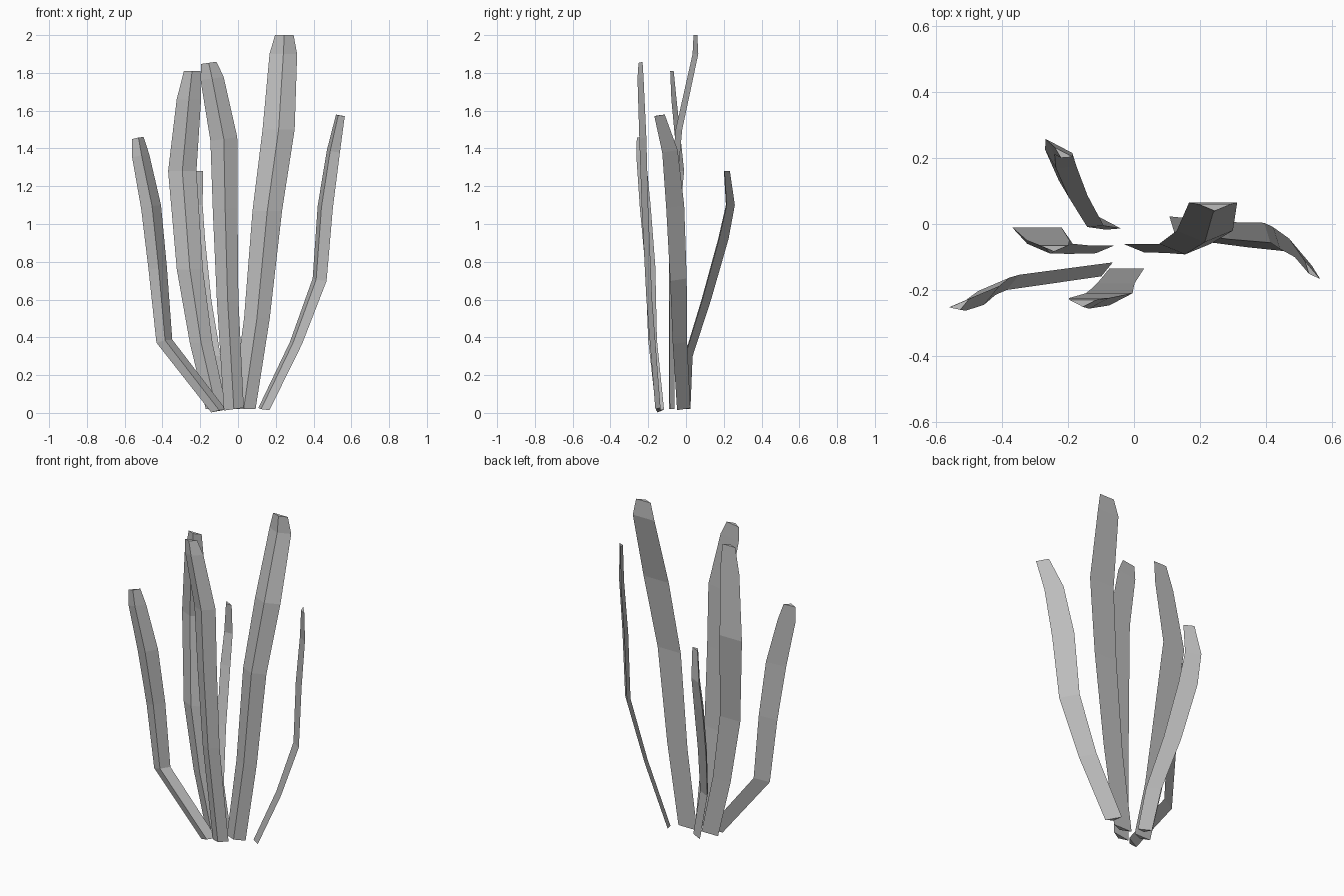
import bpy
import bmesh
from mathutils import Vector

cube = bpy.data.objects.get("Cube")
if cube:
    bpy.data.objects.remove(cube, do_unlink=True)

# One flat colour for the whole tuft
grey = bpy.data.materials.new("plain_grey")
grey.use_nodes = True
colour = (0.5, 0.5, 0.5, 1.0)
grey.diffuse_color = colour
grey.node_tree.nodes["Principled BSDF"].inputs["Base Color"].default_value = colour

# Relative blade size from root to tip, shared by every blade
TAPER = (0.74, 0.8, 0.92, 1.0, 0.86, 0.58)


def make_blade(name, path, width, ridge):
    """Sweep a shallow triangular section along a path.

    path: centres of the flat back, from root to tip
    width: vector from the left edge to the right edge at the widest place
    ridge: vector from the flat back to the raised fold
    """
    width, ridge = Vector(width), Vector(ridge)
    bm = bmesh.new()
    rings = []
    for point, size in zip(path, TAPER):
        centre = Vector(point)
        corners = (
            centre - width * size / 2,
            centre + ridge * size,
            centre + width * size / 2,
        )
        rings.append([bm.verts.new(corner) for corner in corners])

    # Sides between neighbouring rings
    for low, high in zip(rings, rings[1:]):
        for i in range(len(low)):
            j = (i + 1) % len(low)
            bm.faces.new((low[i], low[j], high[j], high[i]))

    # Closed root and blunt tip
    bm.faces.new(rings[0])
    bm.faces.new(rings[-1])
    bmesh.ops.recalc_face_normals(bm, faces=bm.faces[:])

    mesh = bpy.data.meshes.new(name)
    bm.to_mesh(mesh)
    bm.free()
    mesh.materials.append(grey)
    blade = bpy.data.objects.new(name, mesh)
    bpy.context.collection.objects.link(blade)
    return blade


# Tallest blade, leaning back at its tip
make_blade(
    "tall_blade",
    [(.03, -.06, .02), (.1, -.06, .5), (.155, -.06, 1.07),
     (.215, -.02, 1.5), (.24, .065, 1.9), (.245, .06, 2)],
    width=(.17, 0, 0), ridge=(0, -.035, 0))

# Middle blade, bowed back and tipping forward
make_blade(
    "middle_blade",
    [(-.115, -.065, .02), (-.195, -.065, .37), (-.255, -.06, .76),
     (-.295, -.01, 1.28), (-.26, -.05, 1.66), (-.243, -.065, 1.81)],
    width=(.15, 0, 0), ridge=(0, -.032, 0))

# Upright blade at the front
make_blade(
    "front_blade",
    [(-.022, -.135, .02), (-.055, -.18, .6), (-.068, -.2, 1.08),
     (-.075, -.21, 1.45), (-.137, -.225, 1.77), (-.155, -.23, 1.853)],
    width=(.142, 0, .02), ridge=(0, -.037, 0))

# Splayed blades on both sides
make_blade(
    "right_side_blade",
    [(-.103, -.133, .01), (-.39, -.172, .38), (-.425, -.183, .765),
     (-.46, -.21, 1.09), (-.515, -.233, 1.36), (-.53, -.24, 1.455)],
    width=(.105, .045, .02), ridge=(.005, -.035, .005))
make_blade(
    "left_side_blade",
    [(.137, -.012, .02), (.307, -.032, .37), (.432, -.04, .705),
     (.462, -.057, 1.09), (.505, -.085, 1.385), (.542, -.14, 1.575)],
    width=(.08, -.095, -.015), ridge=(-.02, -.018, 0))

# Short blade reaching backwards
make_blade(
    "back_blade",
    [(-.075, .005, .02), (-.13, .015, .3), (-.185, .11, .6),
     (-.222, .2, .92), (-.228, .237, 1.1), (-.213, .218, 1.28)],
    width=(.095, -.05, 0), ridge=(-.015, -.03, 0))
